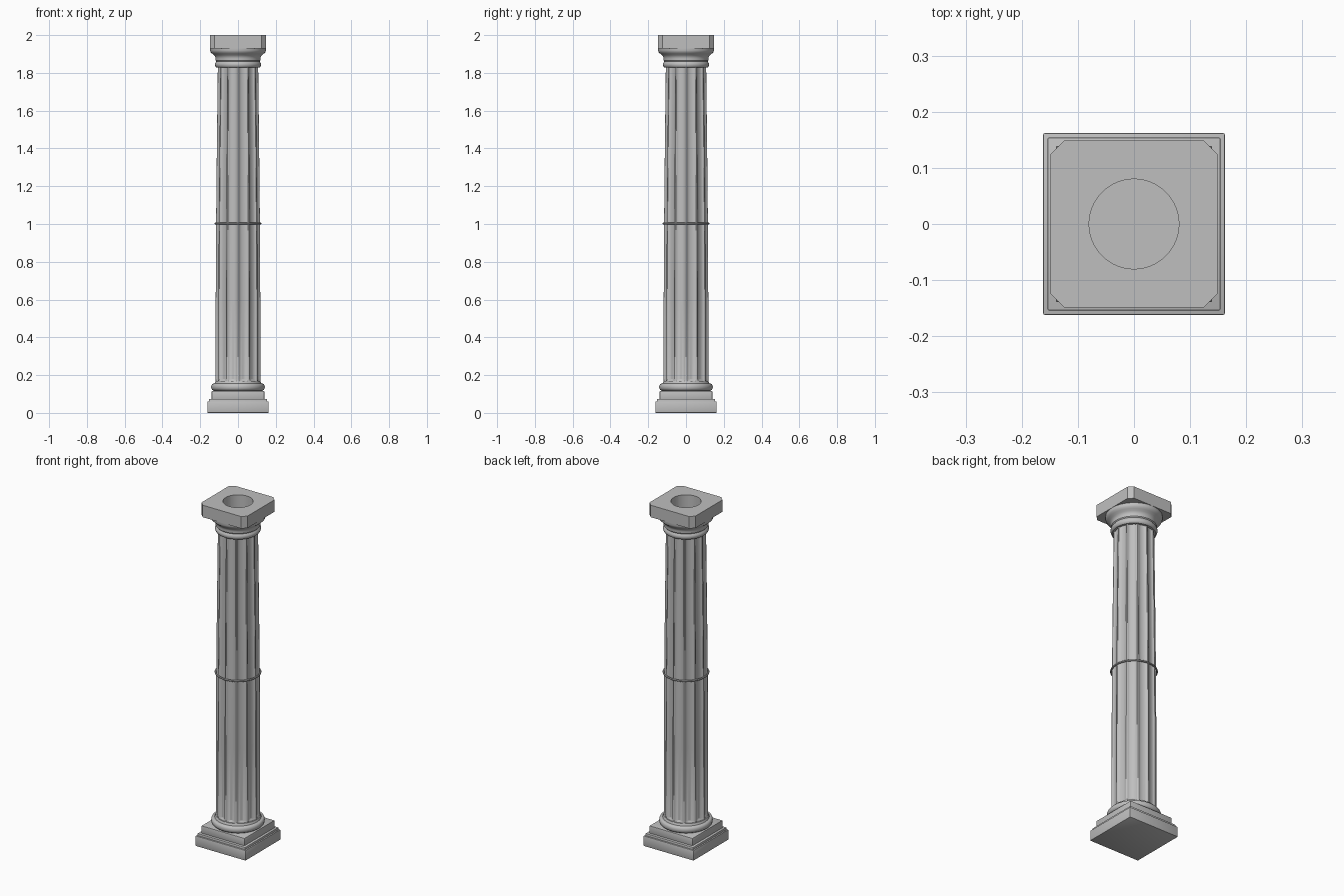
import bpy, bmesh, math

cube = bpy.data.objects.get("Cube")
if cube:
    bpy.data.objects.remove(cube, do_unlink=True)

GREY = (0.52, 0.52, 0.52, 1)
stone = bpy.data.materials.new("grey stone")
stone.use_nodes = True
stone.diffuse_color = GREY
stone.node_tree.nodes["Principled BSDF"].inputs["Base Color"].default_value = GREY


def finish(name, bm, smooth=None):
    mesh = bpy.data.meshes.new(name)
    bm.to_mesh(mesh)
    bm.free()
    mesh.materials.append(stone)
    obj = bpy.data.objects.new(name, mesh)
    bpy.context.collection.objects.link(obj)
    if smooth:
        bpy.ops.object.select_all(action='DESELECT')
        obj.select_set(True)
        bpy.context.view_layer.objects.active = obj
        bpy.ops.object.shade_smooth_by_angle(angle=math.radians(smooth))
    return obj


def lathe(name, profile, segments=64, carve=None, cap=False, smooth=35):
    """Turn (radius, z) points upward; carve gives the depth cut at an angle and ring."""
    bm = bmesh.new()
    rings = []
    for i, (r, z) in enumerate(profile):
        ring = []
        for k in range(segments):
            a = math.tau * k / segments
            d = r - (carve(a, i) if carve else 0)
            ring.append(bm.verts.new((d * math.cos(a), d * math.sin(a), z)))
        rings.append(ring)
    for low, high in zip(rings, rings[1:]):
        for k in range(segments):
            n = (k + 1) % segments
            bm.faces.new((low[k], low[n], high[n], high[k]))
    if cap:
        bm.faces.new(rings[-1])
    return finish(name, bm, smooth)


def block(half, z0, z1):
    bm = bmesh.new()
    bmesh.ops.create_cube(bm, size=1)
    for v in bm.verts:
        v.co.x *= 2 * half
        v.co.y *= 2 * half
        v.co.z = z0 if v.co.z < 0 else z1
    return bm


def slab(name, half, z0, z1, bevel):
    bm = block(half, z0, z1)
    bmesh.ops.bevel(bm, geom=bm.edges[:], offset=bevel, segments=2,
                    profile=0.5, affect='EDGES')
    return finish(name, bm, 35)


# Square base blocks
slab("plinth", 0.162, 0, 0.06, 0.003)
slab("plinth_step", 0.154, 0.05, 0.073, 0.002)
slab("upper_plinth", 0.139, 0.07, 0.116, 0.002)

# Rounded base moulding
torus = [(0.130 + 0.012 * math.cos(t), 0.137 + 0.018 * math.sin(t))
         for t in (math.pi * (i / 8 - 0.5) for i in range(9))]
lathe("base_moulding", [(0.128, 0.115)] + torus +
      [(0.124, 0.156), (0.121, 0.162), (0.119, 0.168), (0.08, 0.168)])

# Fluted tapering shaft
FLUTES, STEPS = 12, 12
shaft = [(0.118, 0.162), (0.118, 0.168), (0.118, 0.18), (0.118, 0.6),
         (0.116, 1.0), (0.112, 1.4), (0.107, 1.82), (0.107, 1.84)]


def flute(angle, ring):
    # Flat fillets sit between the round hollows
    across = (2 * (angle * FLUTES / math.tau % 1) - 1) / 0.84
    return 0.013 * math.sqrt(max(0, 1 - across ** 2)) * min(1, ring / 2)


lathe("fluted_shaft", shaft, FLUTES * STEPS, flute, smooth=25)

# Thin ring round the middle of the shaft
lathe("shaft_ring", [(0.119 + 0.005 * math.cos(t), 1.002 + 0.005 * math.sin(t))
                     for t in (math.tau * (i / 10 - 0.5) for i in range(11))])

# Round capital
capital = [(0.10, 1.828), (0.113, 1.828), (0.119, 1.833), (0.122, 1.842),
           (0.121, 1.852), (0.117, 1.857), (0.115, 1.861), (0.119, 1.866),
           (0.119, 1.878), (0.121, 1.886), (0.127, 1.894),
           (0.137, 1.902), (0.145, 1.91), (0.148, 1.918), (0.148, 1.932)]
lathe("capital_moulding", capital)

# Square top block with chamfered corners and a round opening
bm = block(0.149, 1.93, 2)
uprights = [e for e in bm.edges if abs(e.verts[0].co.z - e.verts[1].co.z) > 0.01]
bmesh.ops.bevel(bm, geom=uprights, offset=0.025, segments=1, affect='EDGES')
abacus = finish("abacus", bm)

bm = bmesh.new()
bmesh.ops.create_cone(bm, cap_ends=True, segments=64, radius1=0.08, radius2=0.08, depth=0.4)
cutter = finish("opening_cutter", bm)
cutter.location.z = 1.96
cutter.hide_render = True
cutter.hide_viewport = True
cutter.display_type = 'WIRE'
hole = abacus.modifiers.new("opening", 'BOOLEAN')
hole.operation = 'DIFFERENCE'
hole.solver = 'EXACT'
hole.object = cutter

# Inner wall and floor of the hollow core
lathe("core_wall", [(0.08, 1.935), (0.08, 0.12)])
lathe("core_floor", [(0.08, 0.12), (0.04, 0.12)], cap=True)
